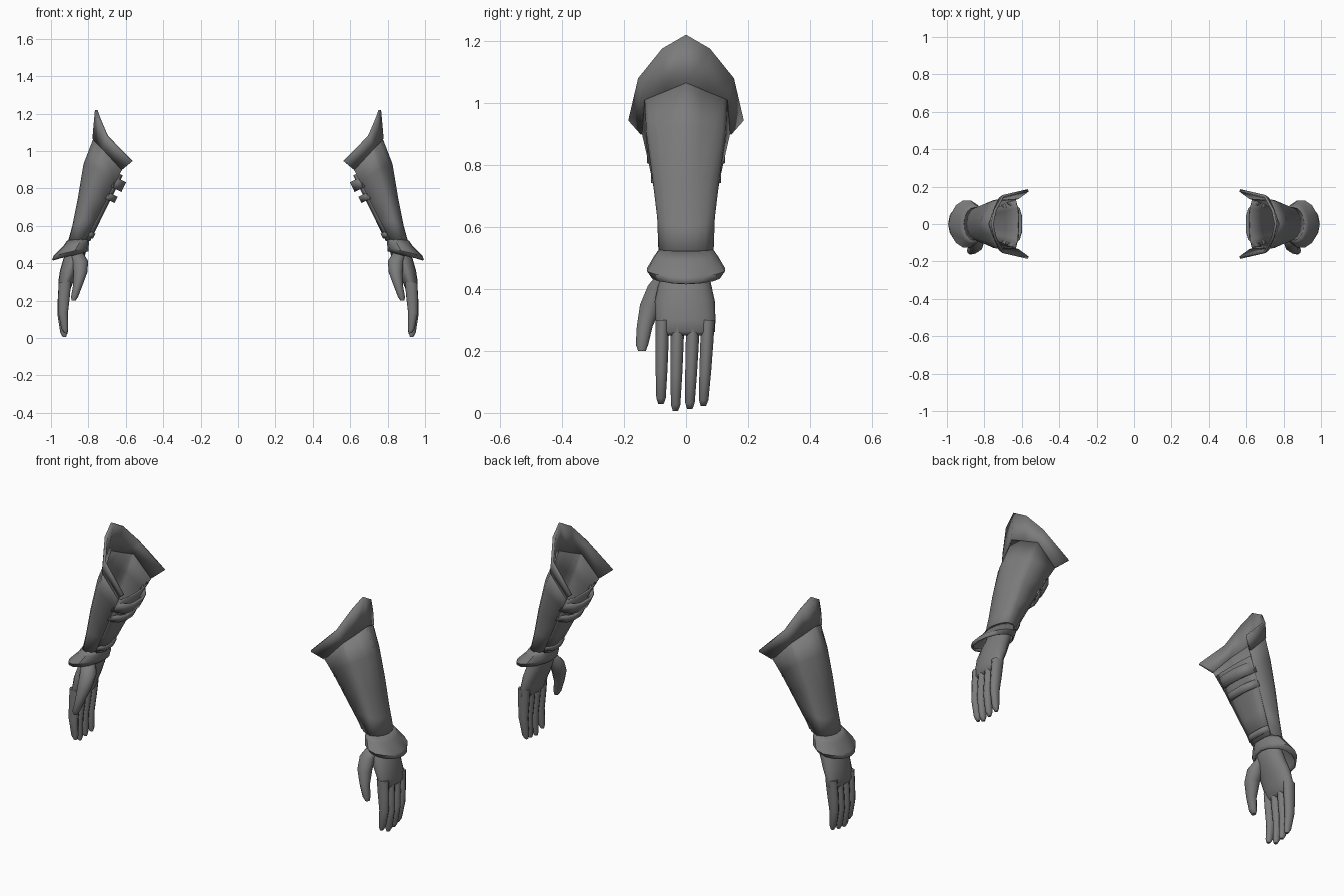
import bpy, bmesh, math
from mathutils import Vector as V

if "Cube" in bpy.data.objects:
    bpy.data.objects.remove(bpy.data.objects["Cube"])

steel = bpy.data.materials.new("grey_steel")
steel.diffuse_color = (0.2, 0.2, 0.2, 1)
steel.use_nodes = True
steel.node_tree.nodes["Principled BSDF"].inputs["Base Color"].default_value = steel.diffuse_color


def make(name, rows, closed=False, caps=False, thick=0, angle=35):
    """Loft a grid of point rows into one part, mirrored to both arms."""
    bm = bmesh.new()
    grid = [[bm.verts.new(p) for p in row] for row in rows]
    n = len(grid[0])
    for a, b in zip(grid, grid[1:]):
        for i in range(n if closed else n - 1):
            j = (i + 1) % n
            bm.faces.new((a[i], a[j], b[j], b[i]))
    if caps:
        bm.faces.new(grid[0])
        bm.faces.new(grid[-1])
    bmesh.ops.recalc_face_normals(bm, faces=bm.faces)
    me = bpy.data.meshes.new(name)
    bm.to_mesh(me)
    bm.free()
    me.materials.append(steel)
    ob = bpy.data.objects.new(name, me)
    bpy.context.collection.objects.link(ob)
    bpy.ops.object.select_all(action='DESELECT')
    ob.select_set(True)
    bpy.context.view_layer.objects.active = ob
    bpy.ops.object.shade_smooth_by_angle(angle=math.radians(angle))
    if thick:
        s = ob.modifiers.new("thickness", 'SOLIDIFY')
        s.thickness = thick
        s.offset = 0
    ob.modifiers.new("other_arm", 'MIRROR')
    return ob


def tube(name, rings, sides=12, angle=60):
    """Tapered limb from rings of (x, y, z, x radius, y radius)."""
    rows = [[(x + rx * math.cos(t), y + ry * math.sin(t), z)
             for t in (math.tau * i / sides for i in range(sides))]
            for x, y, z, rx, ry in rings]
    return make(name, rows, True, True, angle=angle)


# Forearm shell: outer ridge, side crease (with half width), inner edge (with half width)
stations = [
    ((.905, .515), (.855, .52, .085), (.81, .53, .07)),
    ((.882, .60), (.83, .63, .089), (.765, .62, .08)),
    ((.852, .75), (.79, .77, .106), (.707, .73, .10)),
    ((.822, .93), (.75, .90, .124), (.657, .83, .122)),
    ((.77, 1.065), (.72, 1.01, .13), (.62, .90, .138)),
]
rows = []
for k, (o, c, e) in enumerate(stations):
    flat = (0, 0, .1, .5, 1)[k]          # the rim comes to a point
    row = [(e[0], -e[2], e[1])]
    for i in range(-4, 5):
        s = math.sin(i * math.pi / 8)
        f = (1 - flat) * math.sqrt(max(0, 1 - s * s)) + flat * (1 - abs(s))
        row.append((c[0] + (o[0] - c[0]) * f, c[2] * s, c[1] + (o[1] - c[1]) * f))
    row.append((e[0], e[2], e[1]))
    rows.append(row)
make("forearm_shell", rows, thick=.008)

# Flared elbow plate
half = [((.62, .14, .90), (.566, .18, .945)), ((.72, .132, 1.01), (.70, .15, 1.08)),
        ((.747, .066, 1.037), (.742, .075, 1.175))]
ridge = ((.772, 0, 1.065), (.758, 0, 1.22))
make("elbow_plate", [[(x, -y, z) for x, y, z in (h[r] for h in half)] + [ridge[r]]
                     + [h[r] for h in reversed(half)] for r in (0, 1)], thick=.014, angle=25)

# Inner forearm panel and straps, measured along the shell's inner edge
low, high = V((.806, 0, .525)), V((.62, 0, .90))
up = (high - low).normalized()
out = V((up.z * -1, 0, up.x))


def band(t, bulge, shift=0):
    w = .07 + .068 * t
    base = low + (high - low) * t + up * shift
    return [base + out * (bulge * b) + V((0, w * y, 0))
            for y, b in ((-.97, -.3), (-.62, .7), (-.3, 1), (.3, 1), (.62, .7), (.97, -.3))]


make("inner_panel", [band(t, .013) for t in (0, .3, .6, .94)], thick=.008)
for name, t, bulge, width in (("upper_strap", .81, .043, .058),
                              ("lower_strap", .62, .036, .038),
                              ("wrist_strap", .08, .018, .03)):
    make(name, [band(t, bulge, -width / 2), band(t, bulge, width / 2)], thick=.014)

# Flared wrist guard
rows = []
for cx, cz, rx, ry, tilt in ((.856, .525, .054, .086, -.005), (.866, .50, .066, .103, -.012),
                             (.893, .462, .09, .125, -.024), (.897, .44, .093, .108, -.024)):
    rows.append([(cx + rx * math.cos(a), ry * math.sin(a), cz + tilt * math.cos(a))
                 for a in (math.tau * i / 14 for i in range(14))])
make("wrist_guard", rows, closed=True, thick=.008)

# Hand: palm, thumb and four fingers
tube("palm", [(.855, 0, .53, .038, .07), (.865, 0, .46, .052, .076),
              (.88, -.004, .42, .055, .084), (.902, -.004, .36, .05, .097),
              (.921, -.002, .30, .04, .097), (.928, 0, .262, .033, .093),
              (.93, 0, .25, .02, .08)], 16)
tube("thumb", [(.865, -.055, .46, .035, .03), (.843, -.083, .41, .042, .042),
               (.843, -.112, .35, .037, .038), (.857, -.133, .28, .025, .027),
               (.874, -.142, .22, .019, .021), (.879, -.142, .20, .011, .013)], 10)
for name, y0, y1, tip, lean in (("index_finger", -.076, -.081, .028, -.004),
                                ("middle_finger", -.027, -.034, .006, .002),
                                ("ring_finger", .023, .012, .012, .002),
                                ("little_finger", .071, .056, .022, -.004)):
    rings = []
    for f, x, rx, ry in ((0, .925, .033, .023), (.3, .932, .031, .022), (.6, .938, .026, .02),
                         (.93, .930, .018, .016), (1, .926, .009, .009)):
        rings.append((x + lean * f, y0 + (y1 - y0) * f, .30 + (tip - .30) * f, rx, ry))
    tube(name, rings, 10)
